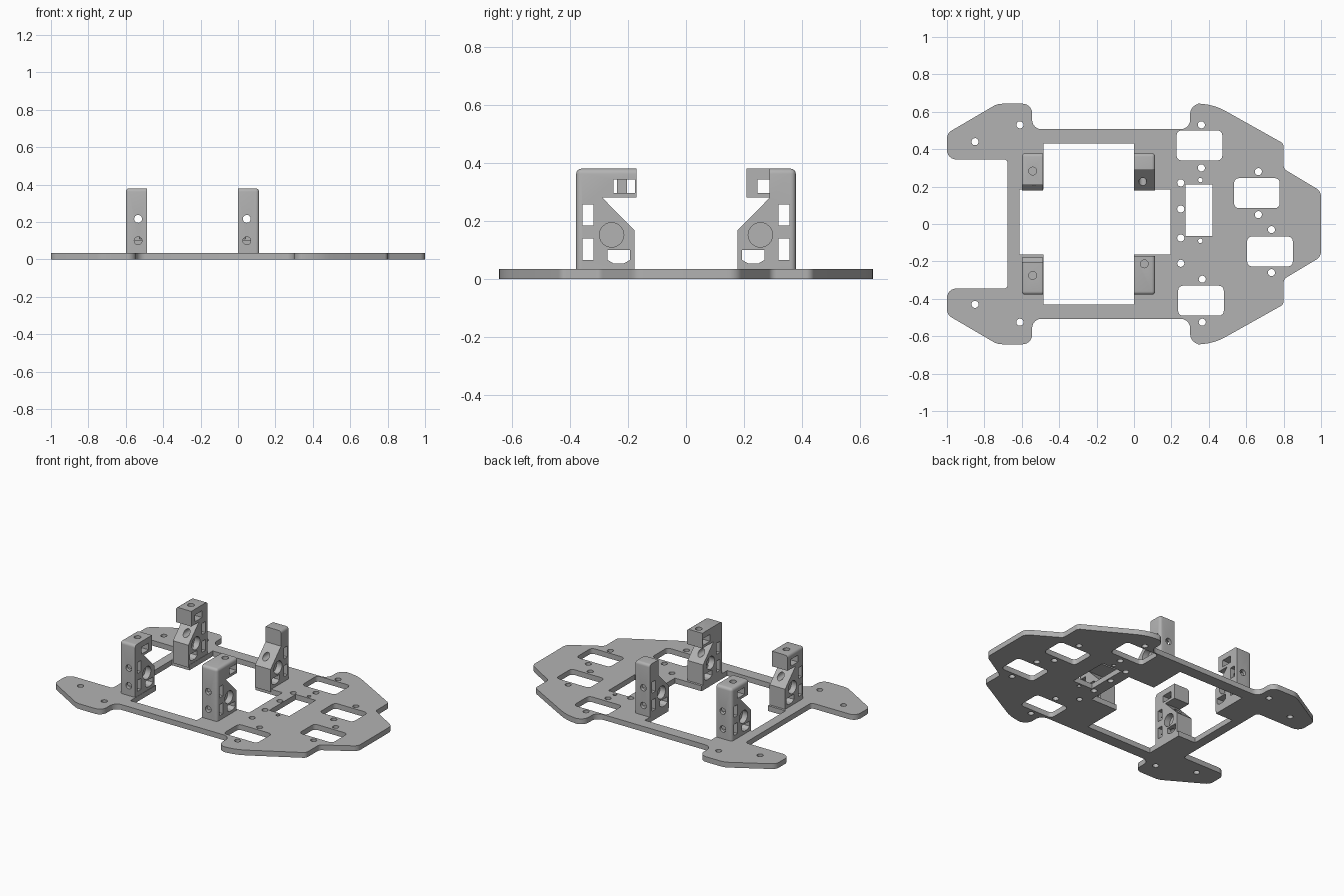
import bpy, bmesh, math
from mathutils import Vector

if "Cube" in bpy.data.objects:
    bpy.data.objects.remove(bpy.data.objects["Cube"], do_unlink=True)

THICK, TOP, WIDTH, OUTER = 0.035, 0.38, 0.113, 0.378

grey = bpy.data.materials.new("matte_grey")
grey.use_nodes = True
grey.diffuse_color = (0.45, 0.45, 0.45, 1)
grey.node_tree.nodes["Principled BSDF"].inputs["Base Color"].default_value = (0.45, 0.45, 0.45, 1)


def add(name, mesh):
    ob = bpy.data.objects.new(name, mesh)
    bpy.context.collection.objects.link(ob)
    return ob


def finish(ob):
    ob.data.materials.clear()
    ob.data.materials.append(grey)
    bpy.ops.object.select_all(action='DESELECT')
    ob.select_set(True)
    bpy.context.view_layer.objects.active = ob
    bpy.ops.object.shade_smooth_by_angle(angle=math.radians(30))


def fillet(corners, steps=6):
    """Round each (x, y, radius) corner of a closed outline."""
    out = []
    for i, (x, y, r) in enumerate(corners):
        p = Vector((x, y))
        a = (Vector(corners[i - 1][:2]) - p).normalized()
        b = (Vector(corners[(i + 1) % len(corners)][:2]) - p).normalized()
        if r == 0:
            out.append(p)
            continue
        half = a.angle(b) / 2
        centre = p + (a + b).normalized() * (r / math.sin(half))
        reach = r / math.tan(half)
        s, e = p + a * reach - centre, p + b * reach - centre
        sweep = s.angle(e)
        for k in range(steps + 1):
            t = k / steps
            out.append(centre + (s * math.sin((1 - t) * sweep) + e * math.sin(t * sweep)) / math.sin(sweep))
    return out


def circle(x, y, r, n=24):
    return [Vector((x + r * math.cos(i * math.tau / n), y + r * math.sin(i * math.tau / n))) for i in range(n)]


def rect(x0, x1, y0, y1, r=0.0):
    return fillet([(x0, y0, r), (x1, y0, r), (x1, y1, r), (x0, y1, r)], 4)


# --- Base plate: rounded outline mirrored across the centre line
half = [(-0.675, 0.345, 0.02), (-1, 0.345, 0.05), (-1, 0.485, 0.05), (-0.73, 0.643, 0.1),
        (-0.545, 0.643, 0.05), (-0.545, 0.507, 0.05), (0.3, 0.507, 0.05), (0.3, 0.643, 0.055),
        (0.42, 0.643, 0.3), (0.8, 0.43, 0.03), (0.8, 0.295, 0.03), (1, 0.175, 0.05)]
loops = [fillet(half + [(x, -y, r) for x, y, r in reversed(half)])]

# Cross-shaped central opening
loops.append([Vector(p) for p in (
    (-0.485, 0.43), (0, 0.43), (0, 0.185), (0.195, 0.185), (0.195, -0.163), (0, -0.163),
    (0, -0.43), (-0.485, -0.43), (-0.485, -0.163), (-0.613, -0.163), (-0.613, 0.185), (-0.485, 0.185))])

# Rounded windows and the narrow slot
for x, y in ((0.228, 0.34), (0.535, 0.085), (0.605, -0.227), (0.236, -0.49)):
    loops.append(rect(x, x + 0.244, y, y + 0.16, 0.025))
loops.append(rect(0.275, 0.42, -0.065, 0.21))

# Screw holes
for x, y in ((-0.61, 0.53), (-0.85, 0.44), (-0.85, -0.43), (-0.61, -0.525), (0.36, 0.53), (0.36, 0.3),
             (0.25, 0.22), (0.25, 0.08), (0.25, -0.075), (0.25, -0.21), (0.365, -0.295),
             (0.365, -0.525), (0.665, 0.28), (0.665, 0.05), (0.735, -0.03), (0.735, -0.26)):
    loops.append(circle(x, y, 0.019))
for y in (0.235, -0.09):
    loops.append(circle(0.355, y, 0.012))

curve = bpy.data.curves.new("plate_outline", 'CURVE')
curve.dimensions, curve.fill_mode, curve.extrude = '2D', 'BOTH', THICK / 2
for pts in loops:
    sp = curve.splines.new('POLY')
    sp.points.add(len(pts) - 1)
    for q, p in zip(sp.points, pts):
        q.co = (p.x, p.y, 0, 1)
    sp.use_cyclic_u = True
outline = add("plate_outline", curve)
mesh = bpy.data.meshes.new_from_object(outline.evaluated_get(bpy.context.evaluated_depsgraph_get()))
bpy.data.objects.remove(outline, do_unlink=True)
bm = bmesh.new()
bm.from_mesh(mesh)
bmesh.ops.remove_doubles(bm, verts=bm.verts, dist=1e-5)
bmesh.ops.translate(bm, verts=bm.verts, vec=(0, 0, THICK / 2))
bmesh.ops.recalc_face_normals(bm, faces=bm.faces)
bm.to_mesh(mesh)
bm.free()
finish(add("base_plate", mesh))


# --- Posts: local u runs inward from the outer face, w runs outward from the inner side
def prism(pts, place, t0, t1):
    bm = bmesh.new()
    a = [bm.verts.new(place(p[0], p[1], t0)) for p in pts]
    b = [bm.verts.new(place(p[0], p[1], t1)) for p in pts]
    bm.faces.new(a)
    bm.faces.new(b)
    for i in range(len(pts)):
        bm.faces.new((a[i - 1], a[i], b[i], b[i - 1]))
    bmesh.ops.recalc_face_normals(bm, faces=bm.faces)
    return bm


def to_object(name, bm):
    me = bpy.data.meshes.new(name)
    bm.to_mesh(me)
    bm.free()
    return add(name, me)


def post(name, x0, sx, sy, hook, hole):
    def across(u, z, w):
        return Vector((x0 + sx * w, sy * (OUTER - u), z))

    def inward(w, z, u):
        return across(u, z, w)

    def down(u, w, z):
        return across(u, z, w)

    profile = [(0, 0.02), (0, TOP), (hook, TOP), (hook, 0.28), (0.09, 0.28), (0.2, 0.168), (0.2, 0.02)]
    if hook <= 0.09:
        del profile[3]
    bm = prism(profile, across, 0, WIDTH)

    # Round the top and corner edges on the outer sides
    def sides(v):
        return {k for k, d in (("u", abs(v.co.y - sy * OUTER)), ("z", abs(v.co.z - TOP)),
                               ("w", abs(v.co.x - x0 - sx * WIDTH))) if d < 1e-5}
    edges = [e for e in bm.edges if len(sides(e.verts[0]) & sides(e.verts[1])) == 2]
    bmesh.ops.bevel(bm, geom=edges, offset=0.018, segments=4, profile=0.5, affect='EDGES')
    ob = to_object(name, bm)

    # Nut slots, lower window, shallow round bores, and screw holes
    cuts = [prism(rect(0.022, 0.06, z, z + 0.073), across, -0.1, 0.3) for z in (0.066, 0.184)]
    cuts.append(prism([(0.108, 0.1), (0.108, 0.066), (0.13, 0.053), (0.163, 0.053), (0.185, 0.066), (0.185, 0.1)],
                      across, -0.1, 0.3))
    for t0, t1 in ((-0.1, 0.04), (0.075, 0.3)):
        cuts.append(prism(circle(0.122, 0.152, 0.042), across, t0, t1))
    cuts.append(prism(circle(0.047, 0.1, 0.021), inward, -0.1, 0.125))
    cuts.append(prism(circle(0.047, 0.217, 0.021), inward, -0.1, 0.3))
    if hole:
        cuts.append(prism(rect(hole - 0.037, hole + 0.037, 0.297, 0.342), across, -0.1, 0.3))
        cuts.append(prism(circle(hole, 0.055, 0.021), down, 0.32, 0.5))
    cutters = [to_object("post_cutter", c) for c in cuts]
    for c in cutters:
        c.hide_render = True
        mod = ob.modifiers.new("cut", 'BOOLEAN')
        mod.operation, mod.solver, mod.object = 'DIFFERENCE', 'EXACT', c
    bpy.context.view_layer.update()
    cut_mesh = bpy.data.meshes.new_from_object(ob.evaluated_get(bpy.context.evaluated_depsgraph_get()))
    ob.modifiers.clear()
    ob.data = cut_mesh
    for c in cutters:
        bpy.data.objects.remove(c, do_unlink=True)
    finish(ob)


post("front_right_post", -0.487, -1, -1, 0.175, 0.103)
post("back_right_post", -0.487, -1, 1, 0.17, 0.095)
post("front_left_post", 0, 1, -1, 0.208, 0.165)
post("back_left_post", 0, 1, 1, 0.09, None)
